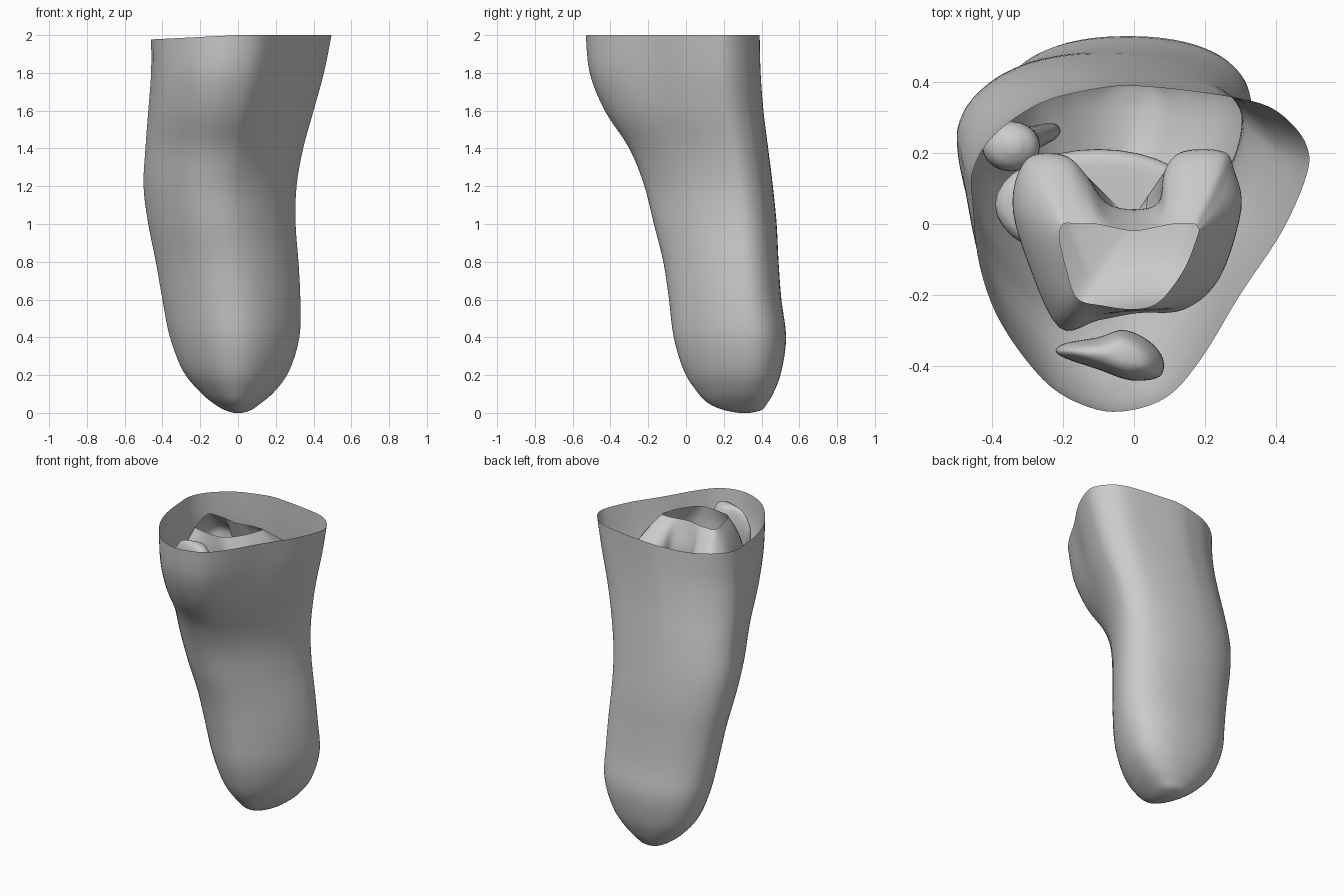
import bpy, bmesh, math
from mathutils import Vector

if "Cube" in bpy.data.objects:
    bpy.data.objects.remove(bpy.data.objects["Cube"], do_unlink=True)

# One plain grey for every part
grey = bpy.data.materials.new("plain grey")
grey.use_nodes = True
grey.diffuse_color = (0.6, 0.6, 0.6, 1)
for node in grey.node_tree.nodes:
    if node.type == 'BSDF_PRINCIPLED':
        node.inputs["Base Color"].default_value = (0.6, 0.6, 0.6, 1)
        node.inputs["Roughness"].default_value = 0.7


def spline(points, steps, closed):
    """Catmull-Rom curve through the points, with the given steps per span."""
    points = [Vector(p) for p in points]
    count = len(points)

    def at(i):
        return points[i % count] if closed else points[max(0, min(count - 1, i))]

    result = []
    for i in range(count if closed else count - 1):
        a, b, c, d = (at(i + k) for k in (-1, 0, 1, 2))
        for step in range(steps):
            t = step / steps
            result.append(b + (c - a) * (t / 2)
                          + (a * 2 - b * 5 + c * 4 - d) * (t * t / 2)
                          + (b * 3 - a - c * 3 + d) * (t ** 3 / 2))
    if not closed:
        result.append(points[-1])
    return result


def contour(flat, steps):
    """Smooth closed outline from a flat list of x, y in hundredths."""
    pairs = zip(flat[::2], flat[1::2])
    return spline([(x / 100, y / 100) for x, y in pairs], steps, True)


def loft(name, rings, cap_first=True, cap_last=True):
    """Skin a stack of equal rings; an uncapped end stays open."""
    bm = bmesh.new()
    rows = [[bm.verts.new(p) for p in ring] for ring in rings]
    count = len(rows[0])
    for low, high in zip(rows, rows[1:]):
        for j in range(count):
            k = (j + 1) % count
            bm.faces.new((low[j], low[k], high[k], high[j]))
    for row, wanted in ((rows[0], cap_first), (rows[-1], cap_last)):
        if wanted:
            middle = sum((v.co for v in row), Vector()) / count
            tip = bm.verts.new(middle)
            for j in range(count):
                bm.faces.new((row[j], row[(j + 1) % count], tip))
    bmesh.ops.recalc_face_normals(bm, faces=bm.faces)
    mesh = bpy.data.meshes.new(name)
    bm.to_mesh(mesh)
    bm.free()
    mesh.materials.append(grey)
    obj = bpy.data.objects.new(name, mesh)
    bpy.context.collection.objects.link(obj)
    for face in mesh.polygons:
        face.use_smooth = True
    return obj


def smooth_stack(rings, steps):
    """Insert rings between the given ones along smooth curves."""
    columns = [spline(column, steps, False) for column in zip(*rings)]
    return [list(ring) for ring in zip(*columns)]


def scaled_ring(outline, size, z):
    """Outline scaled about its middle and placed at height z."""
    middle = sum(outline, Vector((0, 0))) / len(outline)
    return [Vector((*(middle + (p - middle) * size), z)) for p in outline]


def round_stack(levels, sides, steps):
    """Ellipse rings from centre x, y, half widths and height."""
    rings = []
    for cx, cy, rx, ry, z in levels:
        turns = [math.tau * k / sides for k in range(sides)]
        rings.append([Vector((cx + rx * math.cos(a), cy + ry * math.sin(a), z))
                      for a in turns])
    return smooth_stack(rings, steps)


# Skin: open rim outline fading down into a rounder, egg-shaped section
rim = contour([49, 14, 49, 22, 44, 29, 36, 34, 20, 37, 0, 39, -12, 38,
               -27, 34, -40, 25, -46, 15, -46, 5, -44, -12, -38, -28,
               -26, -44, -15, -51, -4, -53, 9, -49, 19, -38, 30, -20,
               42, -2], 5)
rim = [Vector(((p.x - 0.015) / 0.475, (p.y + 0.07) / 0.46)) for p in rim]

# Height, then left, right, front and back limits in hundredths
levels = [(0, -2, 2, 28, 34), (1.5, -7, 7, 20, 40), (5, -13, 12, 12, 43),
          (11, -20, 19, 6, 46.5), (22, -29, 27, -1, 50.5),
          (40, -36, 32.5, -6.5, 53), (60, -40, 33, -9, 50.5),
          (80, -43.5, 32, -12, 49), (100, -47.5, 30.5, -17, 48),
          (120, -50, 31, -22, 46), (140, -49, 34.5, -30, 43.5),
          (160, -47.5, 40, -43, 41), (180, -46, 45.5, -51, 39.5),
          (200, -46, 49.5, -53, 39)]


def skin_ring(level):
    z, left, right, front, back = (value / 100 for value in level)
    weight = max(0, min(1, (z - 0.5) / 1.3)) ** 1.5
    power = 2.2
    blend = []
    for p in rim:
        d = p.normalized()
        egg = d / (abs(d.x) ** power + abs(d.y) ** power) ** (1 / power)
        # Narrow towards the front, full at the back
        egg.x *= 1 + 0.35 * egg.y
        blend.append(egg.lerp(p, weight))
    # Fit the blended section exactly to its limits
    xs, ys = [q.x for q in blend], [q.y for q in blend]
    wide, deep = max(xs) - min(xs), max(ys) - min(ys)
    return [Vector((left + (q.x - min(xs)) / wide * (right - left),
                    front + (q.y - min(ys)) / deep * (back - front), z))
            for q in blend]


skin = loft("skin", smooth_stack([skin_ring(l) for l in levels], 4),
            cap_last=False)
# The rim dips slightly on one side
for vert in skin.data.vertices:
    if vert.co.z > 1.9 and vert.co.x < 0:
        vert.co.z += 0.5 * vert.co.x * (vert.co.z - 1.9)

# Thigh bone: hollow cut shaft widening into two rear knuckles
shaft = contour([18, -3, 18, -1, 17, 0, 15, 0, 11, 0, 6, -1, 0, -2, -6, -1,
                 -11, 0, -16, 0, -20, 0, -21, -4, -19, -13, -16, -21,
                 -9, -23, 0, -24, 7, -22, 14, -13], 5)
knuckles = contour([30, 4, 28, 15, 25, 20, 14, 20, 9, 15, 7, 6, 0, 4, -8, 6,
                    -14, 14, -20, 19, -30, 18, -34, 6, -30, -10, -21, -29,
                    -10, -27, 1, -25, 14, -24, 24, -15], 5)
neck = [a.lerp(b, 0.5) for a, b in zip(shaft, knuckles)]
femur = [scaled_ring(shaft, 1, 1.99), scaled_ring(neck, 1, 1.91),
         scaled_ring(knuckles, 0.97, 1.82), scaled_ring(knuckles, 1, 1.74),
         scaled_ring(knuckles, 0.84, 1.62), scaled_ring(knuckles, 0.5, 1.54)]
loft("thigh_bone", smooth_stack(femur, 4), cap_first=False)

# Kneecap: lens-shaped pebble at the front
lens = contour([8, -38, 4, -33, -3, -30, -10, -32, -20, -34, -21, -37,
                -10, -41, -1, -44, 7, -43], 5)
kneecap = [scaled_ring(lens, size, z) for size, z in
           ((0.2, 1.98), (0.65, 1.96), (0.96, 1.88), (1, 1.8),
            (0.8, 1.7), (0.3, 1.64))]
loft("kneecap", smooth_stack(kneecap, 3))

# Shin bone: broad plateau tapering to a rounded stump
loft("shin_bone", round_stack([
    (-0.09, 0.07, 0.15, 0.07, 1.46), (-0.1, 0.06, 0.27, 0.14, 1.45),
    (-0.1, 0.05, 0.285, 0.16, 1.38), (-0.09, 0.04, 0.2, 0.14, 1.2),
    (-0.07, 0.08, 0.13, 0.12, 0.95), (-0.04, 0.1, 0.09, 0.09, 0.5),
    (-0.04, 0.1, 0.03, 0.03, 0.42)], 32, 4))

# Calf bone: thin rod with a knobbly head
loft("calf_bone", round_stack([
    (-0.34, 0.22, 0.02, 0.02, 1.4), (-0.345, 0.22, 0.07, 0.06, 1.37),
    (-0.345, 0.22, 0.08, 0.07, 1.3), (-0.32, 0.23, 0.045, 0.04, 1.15),
    (-0.24, 0.26, 0.03, 0.025, 0.6), (-0.23, 0.265, 0.01, 0.01, 0.55)], 20, 4))
